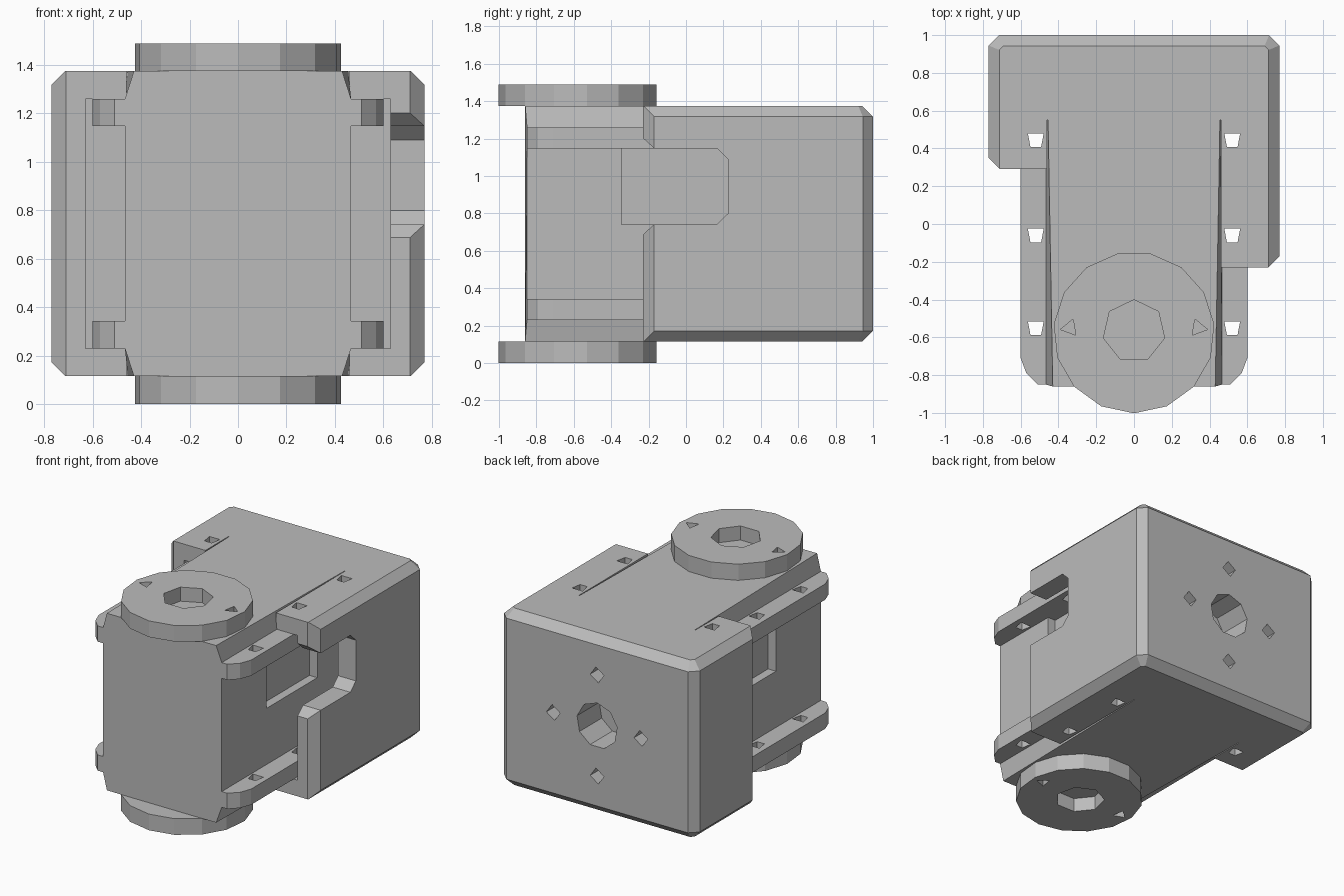
import bpy, bmesh, math

if "Cube" in bpy.data.objects:
    bpy.data.objects.remove(bpy.data.objects["Cube"], do_unlink=True)

grey = bpy.data.materials.new("plain grey")
grey.use_nodes = True
grey.diffuse_color = (0.5, 0.5, 0.5, 1)
grey.node_tree.nodes["Principled BSDF"].inputs["Base Color"].default_value = grey.diffuse_color


def prism(name, pts, axis, lo, hi, tweak=None):
    """Extrude a flat outline along an axis, with an optional edit of the mesh."""
    place = {"X": lambda a, b, c: (c, a, b),
             "Y": lambda a, b, c: (a, c, b),
             "Z": lambda a, b, c: (a, b, c)}[axis]
    bm = bmesh.new()
    rings = [[bm.verts.new(place(a, b, c)) for a, b in pts] for c in (lo, hi)]
    for ring in rings:
        bm.faces.new(ring)
    n = len(pts)
    for i in range(n):
        j = (i + 1) % n
        bm.faces.new((rings[0][i], rings[0][j], rings[1][j], rings[1][i]))
    if tweak:
        tweak(bm)
    bmesh.ops.recalc_face_normals(bm, faces=bm.faces)
    mesh = bpy.data.meshes.new(name)
    bm.to_mesh(mesh)
    bm.free()
    mesh.materials.append(grey)
    ob = bpy.data.objects.new(name, mesh)
    bpy.context.collection.objects.link(ob)
    return ob


def ngon(x, y, r, sides, start=90):
    angles = [math.radians(start + 360 * i / sides) for i in range(sides)]
    return [(x + r * math.cos(a), y + r * math.sin(a)) for a in angles]


def rect(x0, x1, y0, y1):
    return [(x0, y0), (x1, y0), (x1, y1), (x0, y1)]


def cut(ob, *cutters):
    """Subtract the cutters, keep the result and remove the cutters."""
    for c in cutters:
        m = ob.modifiers.new("cut", "BOOLEAN")
        m.operation, m.solver, m.object = "DIFFERENCE", "EXACT", c
    bpy.context.view_layer.update()
    deps = bpy.context.evaluated_depsgraph_get()
    mesh = bpy.data.meshes.new_from_object(ob.evaluated_get(deps))
    ob.modifiers.clear()
    ob.data = mesh
    for c in cutters:
        bpy.data.objects.remove(c, do_unlink=True)


LOW, HIGH = 0.115, 1.375      # bottom and top of the housing
SEAT = 0.55                   # where the motor body meets the solid cover


def hole_row(side):
    """Screw holes running down through flanges and cover."""
    cutters = []
    for y in (0.445, -0.06, -0.55):
        pts = [(side * 0.52 + dx, y + dy) for dx, dy in
               ((-0.028, -0.038), (0.028, -0.038), (0.042, 0.035), (-0.042, 0.035))]
        cutters.append(prism("hole_cutter", pts, "Z", 0, 1.5))
    return cutters


# Cover: stepped plan outline with chamfered outer edges
def chamfer_cover(bm):
    edges = []
    for e in bm.edges:
        a, b = (v.co for v in e.verts)
        if abs(a.z - b.z) < 0.01:
            outer = min(abs(a.x), abs(b.x)) > 0.76
            back = min(a.y, b.y) > 0.94
            if outer or back:
                edges.append(e)
    bmesh.ops.bevel(bm, geom=edges, offset=0.057, offset_type="OFFSET",
                    segments=1, affect="EDGES")


cover = prism("cover", [(-0.77, 0.35), (-0.71, 0.29), (-0.46, 0.29), (-0.46, SEAT),
                        (0.46, SEAT), (0.46, -0.23), (0.71, -0.23), (0.77, -0.17),
                        (0.77, 0.945), (0.715, 1), (-0.715, 1), (-0.77, 0.945)],
              "Z", LOW, HIGH, chamfer_cover)
cavity = prism("cavity_cutter", rect(-0.63, 0.63, 0.23, 1.26), "Y", -0.5, SEAT)
notch = prism("notch_cutter", [(-0.26, 0.66), (-0.17, 0.742), (0.165, 0.742), (0.225, 0.80),
                               (0.225, 1.09), (0.165, 1.148), (-0.17, 1.148), (-0.26, 1.23)],
              "X", 0.59, 0.9)
cut(cover, cavity)
cut(cover, notch)
back_holes = [prism("hole_cutter", ngon(0, 0.745, 0.16, 9), "Y", 0.75, 1.1)]
for dx, dz in ((1, 0), (-1, 0), (0, 1), (0, -1)):
    back_holes.append(prism("hole_cutter", ngon(dx * 0.345, 0.745 + dz * 0.36, 0.055, 4, 80),
                            "Y", 0.88, 1.1))
cut(cover, *back_holes, *hole_row(1), *hole_row(-1))


# Motor body: slightly narrowed top and bottom, tighter toward the front
def taper_body(bm):
    for v in bm.verts:
        if v.co.y < 0 and abs(v.co.x) < 0.46:
            v.co.x *= 0.945
            v.co.y = -0.86


body = prism("motor_body", [(-0.455, LOW), (0.455, LOW), (0.467, 0.23), (0.467, 1.26),
                            (0.455, HIGH), (-0.455, HIGH), (-0.467, 1.26), (-0.467, 0.23)],
             "Y", -0.85, SEAT, taper_body)
pocket = rect(-0.345, 0.225, 0.742, 1.148)
cut(body, prism("pocket_cutter", pocket, "X", 0.405, 0.6),
    prism("pocket_cutter", pocket, "X", -0.6, -0.405))

# Side flanges: an upper and a lower rail on each side
outline = [(0.45, -0.85), (0.51, -0.85), (0.57, -0.79), (0.6, -0.71), (0.6, SEAT), (0.45, SEAT)]
for side, label in ((1, "left"), (-1, "right")):
    for z0, z1, level in ((1.148, 1.26, "upper"), (0.23, 0.342, "lower")):
        rail = prism(f"{level}_{label}_flange", [(side * x, y) for x, y in outline], "Z", z0, z1)
        cut(rail, *hole_row(side))

# Output discs: one on top and an idler below, with centre recess and screw holes
for name, z0, z1, c0, c1 in (("top_disc", HIGH, 1.49, HIGH + 0.015, 1.6),
                             ("bottom_disc", 0, LOW, -0.1, LOW - 0.015)):
    disc = prism(name, ngon(0, -0.575, 0.427, 15, -90), "Z", z0, z1)
    cutters = [prism("recess_cutter", ngon(0, -0.567, 0.166, 7), "Z", c0, c1)]
    for x in (-0.34, 0.34):
        cutters.append(prism("hole_cutter", ngon(x, -0.55, 0.05, 3, 90 + 60 * x), "Z", c0, c1))
    cut(disc, *cutters)
